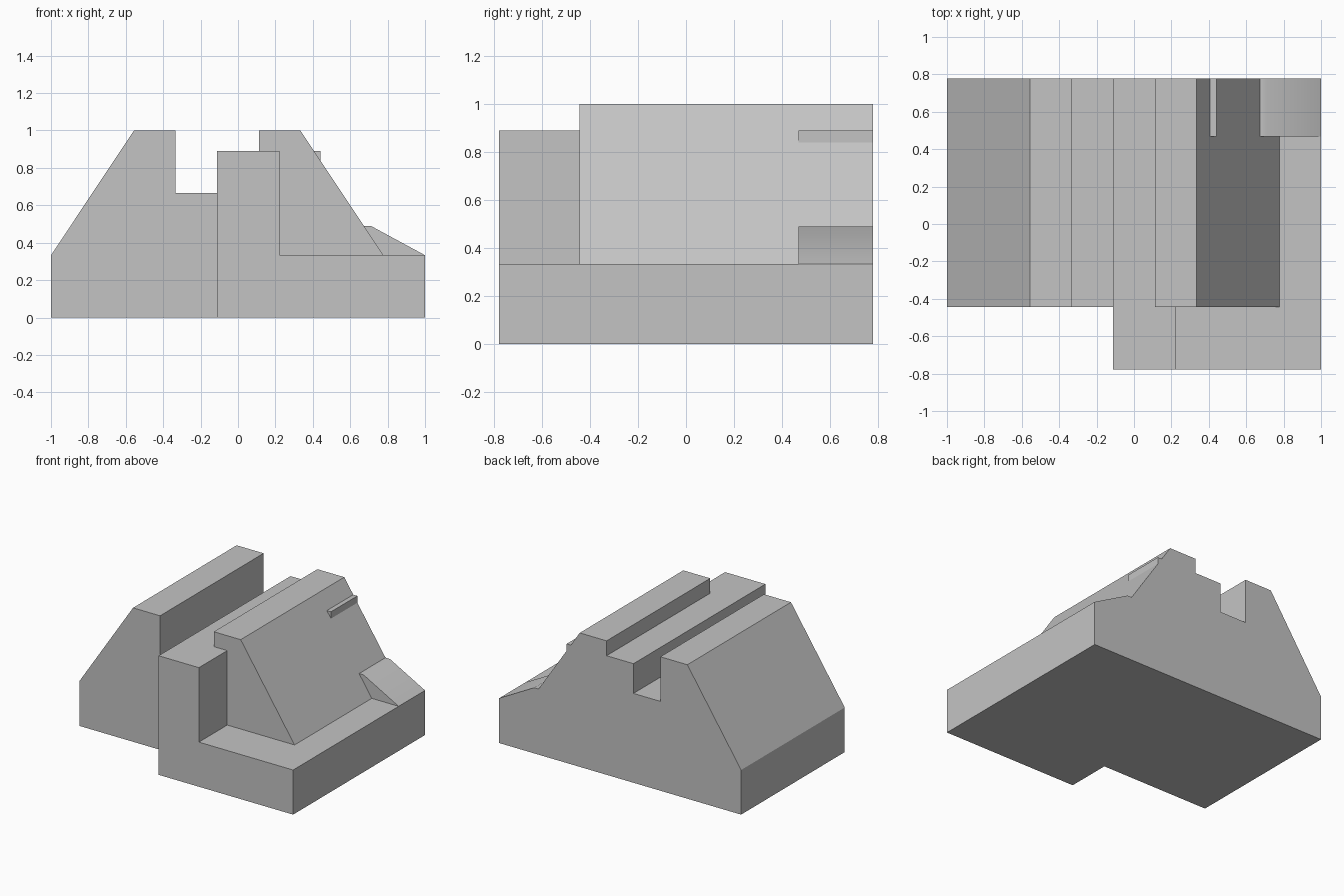
import bpy
import bmesh
from math import radians

cube = bpy.data.objects.get("Cube")
if cube:
    bpy.data.objects.remove(cube, do_unlink=True)

grey = bpy.data.materials.new("plain grey")
grey.use_nodes = True
grey.diffuse_color = (0.55, 0.55, 0.55, 1)
shader = grey.node_tree.nodes["Principled BSDF"]
shader.inputs["Base Color"].default_value = grey.diffuse_color
shader.inputs["Roughness"].default_value = 0.8

FRONT, STEP, NOTCH, BACK = -0.778, -0.444, 0.467, 0.778


def prism(name, profile, y0, y1):
    """Extrude an x-z profile from y0 to y1."""
    bm = bmesh.new()
    face = bm.faces.new([bm.verts.new((x, y0, z)) for x, z in profile])
    side = bmesh.ops.extrude_face_region(bm, geom=[face])["geom"]
    moved = [v for v in side if isinstance(v, bmesh.types.BMVert)]
    bmesh.ops.translate(bm, verts=moved, vec=(0, y1 - y0, 0))
    bmesh.ops.recalc_face_normals(bm, faces=bm.faces)
    mesh = bpy.data.meshes.new(name)
    bm.to_mesh(mesh)
    bm.free()
    mesh.materials.append(grey)
    obj = bpy.data.objects.new(name, mesh)
    bpy.context.collection.objects.link(obj)
    return obj


# Sloped body with the slot and the step along its top
body = prism("fixture_body", [
    (-1, 0), (-1, 0.333), (-0.556, 1), (-0.333, 1), (-0.333, 0.667),
    (-0.111, 0.667), (-0.111, 0.889), (0.111, 0.889), (0.111, 1),
    (0.333, 1), (0.778, 0.333), (1, 0.333), (1, 0)], STEP, BACK)

parts = [
    # Upright block and low ledge in front of the body
    prism("front_block", [
        (-0.111, 0), (-0.111, 0.889), (0.222, 0.889),
        (0.222, 0.333), (1, 0.333), (1, 0)], FRONT, STEP),
    # Small lip high on the slope
    prism("slope_lip", [
        (0.36, 0.889), (0.441, 0.889), (0.441, 0.838), (0.36, 0.838)],
        NOTCH, BACK),
    # Ramp at the foot of the slope
    prism("foot_ramp", [
        (0.6, 0.3), (0.6, 0.49), (0.71, 0.49), (1, 0.333), (1, 0.3)],
        NOTCH, BACK),
]

# Merge the parts into one solid
bpy.context.view_layer.objects.active = body
body.select_set(True)
for part in parts:
    union = body.modifiers.new("union", "BOOLEAN")
    union.operation = "UNION"
    union.solver = "EXACT"
    union.object = part
    bpy.ops.object.modifier_apply(modifier=union.name)
    bpy.data.objects.remove(part, do_unlink=True)

# Clean the flush seams
bm = bmesh.new()
bm.from_mesh(body.data)
bmesh.ops.remove_doubles(bm, verts=bm.verts, dist=0.0005)
bmesh.ops.dissolve_limit(bm, angle_limit=radians(1), verts=bm.verts, edges=bm.edges)
bm.to_mesh(body.data)
bm.free()

bpy.ops.object.shade_smooth_by_angle(angle=radians(30))
